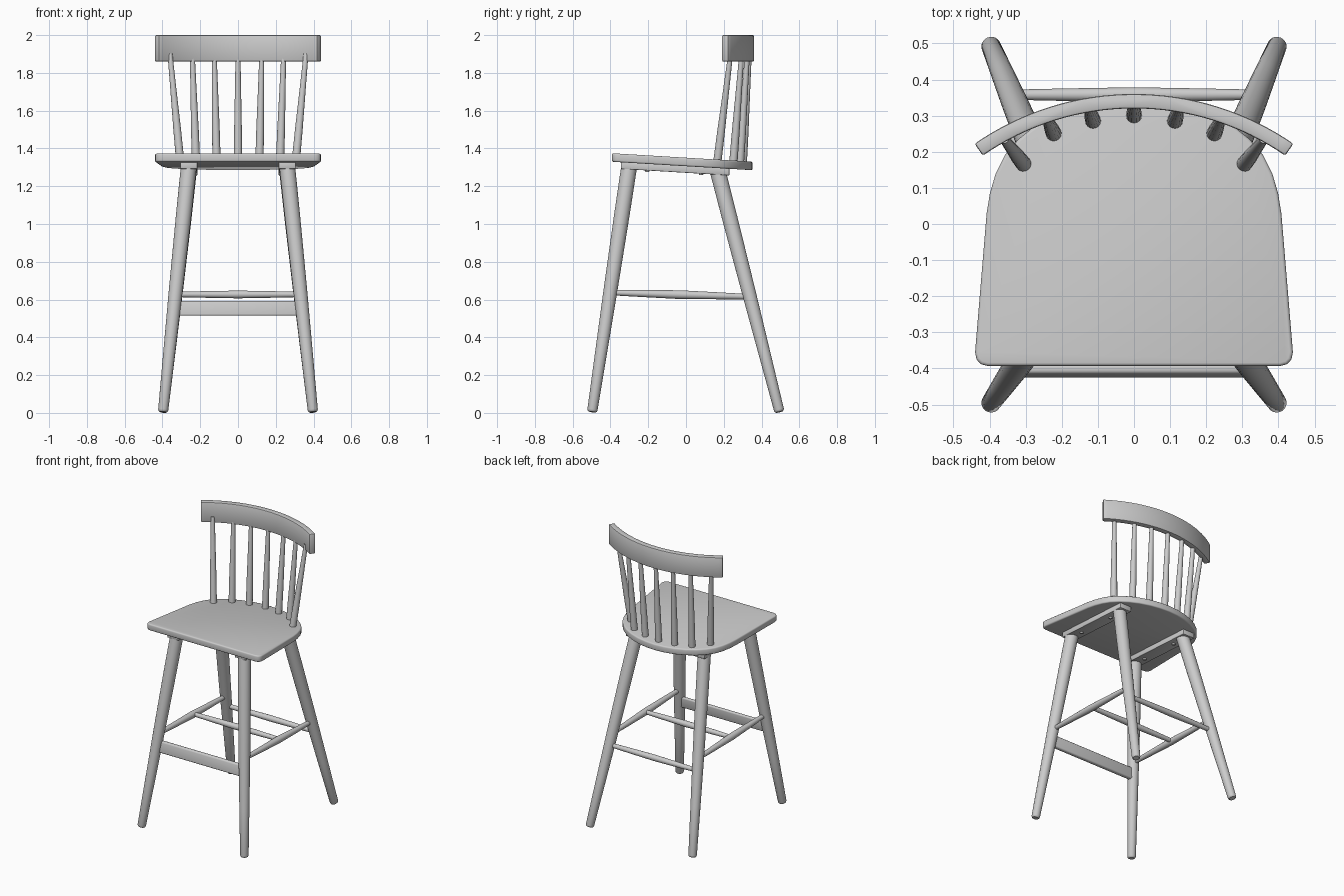
import bpy, bmesh, math
from mathutils import Vector

if "Cube" in bpy.data.objects:
    bpy.data.objects.remove(bpy.data.objects["Cube"])

mat = bpy.data.materials.new("plain grey")
mat.diffuse_color = (0.6, 0.6, 0.6, 1)
mat.use_nodes = True
mat.node_tree.nodes["Principled BSDF"].inputs["Base Color"].default_value = mat.diffuse_color


def finish(name, bm, bevel=0.0, segs=2):
    """Bevel the sharp edges, shade smooth by angle and link the object."""
    bmesh.ops.recalc_face_normals(bm, faces=bm.faces)
    if bevel:
        edges = [e for e in bm.edges if e.calc_face_angle(0) > math.radians(40)]
        bmesh.ops.bevel(bm, geom=edges, offset=bevel, segments=segs, profile=0.5, affect='EDGES')
    for f in bm.faces:
        f.smooth = True
    me = bpy.data.meshes.new(name)
    bm.to_mesh(me)
    bm.free()
    me.set_sharp_from_angle(angle=math.radians(35))
    me.materials.append(mat)
    ob = bpy.data.objects.new(name, me)
    bpy.context.collection.objects.link(ob)
    return ob


def turned(name, a, b, profile, sides=24):
    """Round bar from a to b; profile = (fraction along, radius)."""
    a, b = Vector(a), Vector(b)
    rot = (b - a).to_track_quat('Z', 'Y')
    bm = bmesh.new()
    rings = []
    for t, r in profile:
        c = a.lerp(b, t)
        rings.append([bm.verts.new(c + rot @ Vector((r * math.cos(2 * math.pi * i / sides),
                                                     r * math.sin(2 * math.pi * i / sides), 0)))
                      for i in range(sides)])
    for p, q in zip(rings, rings[1:]):
        for i in range(sides):
            j = (i + 1) % sides
            bm.faces.new((p[i], p[j], q[j], q[i]))
    bm.faces.new(rings[0][::-1])
    bm.faces.new(rings[-1])
    return finish(name, bm)


def prism(name, base, offset, bevel, segs=2):
    """Solid from a 3D outline extruded by an offset."""
    bm = bmesh.new()
    face = bm.faces.new([bm.verts.new(p) for p in base])
    new = bmesh.ops.extrude_face_region(bm, geom=[face], use_keep_orig=True)
    bmesh.ops.translate(bm, vec=offset, verts=[v for v in new["geom"] if isinstance(v, bmesh.types.BMVert)])
    return finish(name, bm, bevel, segs)


def seat_top(y):
    return 1.351 - 0.06 * y


# Seat: right half outline mirrored, sloping down to the back
half = [(0.405, -0.393), (0.424, -0.388), (0.436, -0.375), (0.44, -0.355),
        (0.423, -0.15), (0.408, 0.03), (0.399, 0.085), (0.383, 0.14), (0.358, 0.19),
        (0.32, 0.235), (0.27, 0.275), (0.21, 0.308), (0.14, 0.333), (0.07, 0.347)]
outline = half + [(0, 0.352)] + [(-x, y) for x, y in reversed(half)]
prism("seat", [(x, y, seat_top(y) - 0.045) for x, y in outline], (0, 0, 0.045), 0.009, 3)

# Curved crest rail
R, yc = 0.756, 0.34 - 0.756
amax = math.asin(0.43 / R)
n = 32
angs = [-amax + 2 * amax * i / n for i in range(n + 1)]
arc = [((R + 0.02) * math.sin(a), yc + (R + 0.02) * math.cos(a), 1.86) for a in angs]
arc += [((R - 0.02) * math.sin(a), yc + (R - 0.02) * math.cos(a), 1.86) for a in reversed(angs)]
prism("crest_rail", arc, (0, 0, 0.14), 0.006)

# Back spindles: base x, y, top x, y
for i, (bx, by, tx, ty) in enumerate([(0, 0.30, 0, 0.335), (0.113, 0.285, 0.126, 0.325),
                                      (0.222, 0.25, 0.242, 0.295), (0.305, 0.165, 0.36, 0.236)]):
    for s in ((1,) if bx == 0 else (1, -1)):
        turned("back_spindle", (s * bx, by, seat_top(by) - 0.02), (s * tx, ty, 1.9),
               [(0, 0.022), (0.3, 0.0205), (0.7, 0.016), (1, 0.013)], 16)

leg_profile = [(0, 0.019), (0.003, 0.024), (0.009, 0.027), (0.25, 0.032),
               (0.5, 0.037), (0.8, 0.041), (1, 0.042)]
for s in (1, -1):
    # Splayed legs
    turned("front_leg", (s * 0.397, -0.497, 0.005), (s * 0.26, -0.30, 1.31), leg_profile)
    turned("back_leg", (s * 0.397, 0.495, 0.005), (s * 0.26, 0.168, 1.28), leg_profile)

    # Cleat under the seat joining front and back legs, with screw heads
    y0, y1, x0, x1 = -0.345, 0.23, s * 0.215, s * 0.305
    zb = lambda y: seat_top(y) - 0.08
    prism("leg_cleat", [(x0, y0, zb(y0)), (x1, y0, zb(y0)), (x1, y1, zb(y1)), (x0, y1, zb(y1))],
          (0, 0, 0.037), 0.004)
    for y in (-0.205, 0.08):
        turned("cleat_screw", (s * 0.26, y, zb(y) - 0.008), (s * 0.26, y, zb(y) + 0.01),
               [(0, 0.009), (0.3, 0.012), (1, 0.012)], 12)

    # Side stretcher
    turned("side_stretcher", (s * 0.33, -0.40, 0.637), (s * 0.33, 0.335, 0.615),
           [(0, 0.014), (0.2, 0.018), (0.5, 0.023), (0.8, 0.018), (1, 0.014)], 20)

# Middle and rear stretchers
bar = [(0, 0.014), (0.2, 0.017), (0.5, 0.0205), (0.8, 0.017), (1, 0.014)]
turned("middle_stretcher", (-0.33, -0.02, 0.627), (0.33, -0.02, 0.627), bar, 20)
turned("rear_stretcher", (-0.34, 0.358, 0.54), (0.34, 0.358, 0.54), bar, 20)

# Front foot rest: flat rounded board
prism("foot_rest", [(-0.335, -0.426, 0.515), (-0.335, -0.398, 0.515),
                    (-0.335, -0.388, 0.592), (-0.335, -0.414, 0.592)], (0.67, 0, 0), 0.009, 3)
